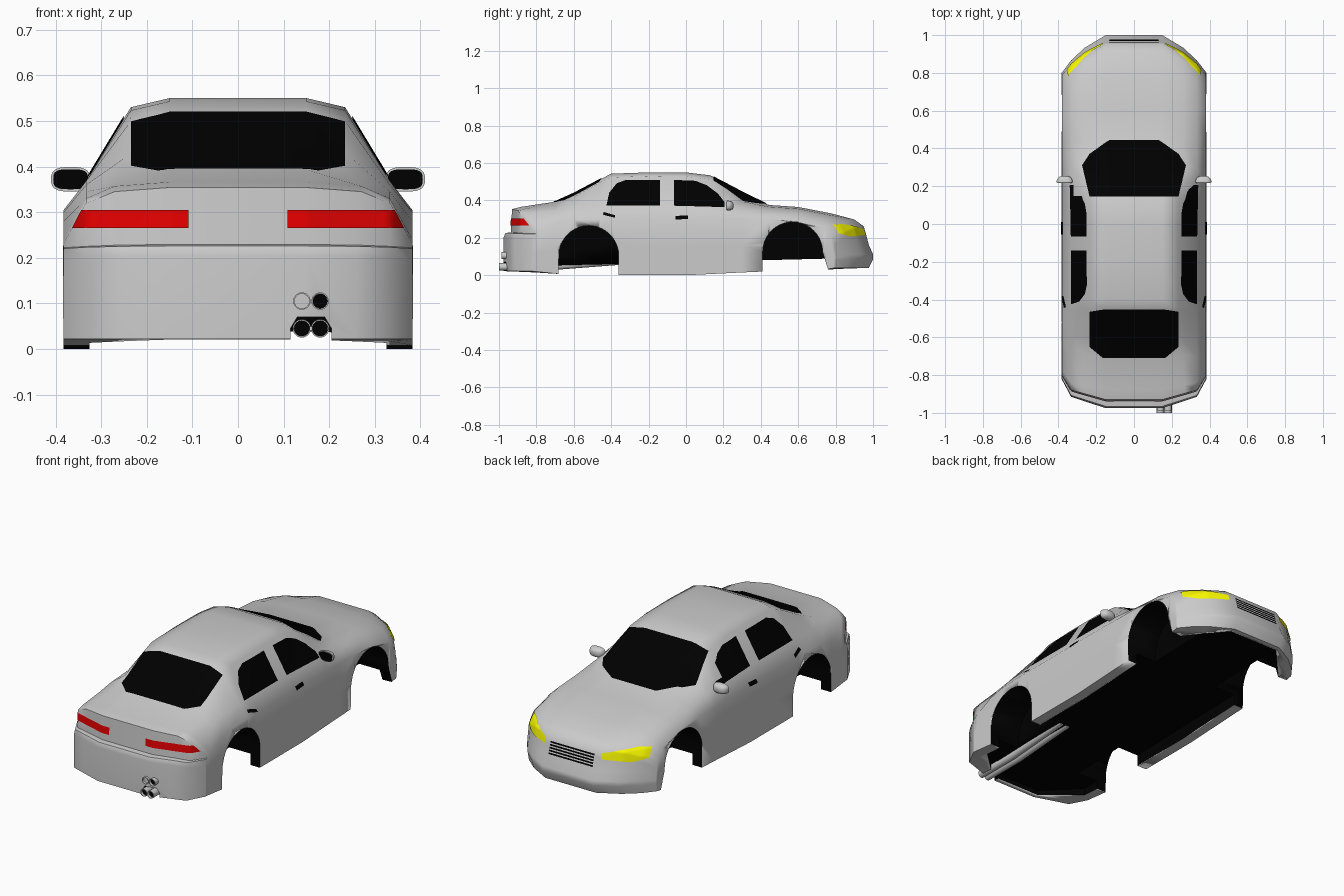
import bpy, bmesh
from math import sin, cos, pi, copysign
from mathutils import Vector
from mathutils.bvhtree import BVHTree

if "Cube" in bpy.data.objects:
    bpy.data.objects.remove(bpy.data.objects["Cube"])


def material(name, *rgb):
    m = bpy.data.materials.new(name)
    m.diffuse_color = (*rgb, 1)
    m.use_nodes = True
    m.node_tree.nodes["Principled BSDF"].inputs["Base Color"].default_value = m.diffuse_color
    return m


PAINT = material("paint", .8, .8, .8)
BLACK = material("black", 0, 0, 0)
RED = material("red", .8, 0, 0)
YELLOW = material("yellow", .95, .95, 0)


def make(name, bm, mat, angle=35, mirror=False):
    mesh = bpy.data.meshes.new(name)
    bm.to_mesh(mesh)
    bm.free()
    ob = bpy.data.objects.new(name, mesh)
    bpy.context.collection.objects.link(ob)
    mesh.materials.append(mat)
    bpy.ops.object.select_all(action='DESELECT')
    ob.select_set(True)
    bpy.context.view_layer.objects.active = ob
    bpy.ops.object.shade_smooth_by_angle(angle=angle * pi / 180)
    if mirror:
        ob.modifiers.new("mirror", 'MIRROR')
    return ob


def interp(table, t):
    for (a, p), (b, q) in zip(table, table[1:]):
        if t <= b:
            return p + (q - p) * (max(t, a) - a) / (b - a)
    return table[-1][1]


def bend(x, y):
    """Round the nose and tail in plan."""
    if y > .73:
        lim = interp([(.15, 1), (.30, .91), (.383, .80)], abs(x))
        return .73 + (y - .73) * (lim - .73) / .27
    if y < -.68:
        lim = interp([(.15, .975), (.333, .915), (.383, .82)], abs(x))
        return -.68 + (y + .68) * (lim - .68) / .295
    return y


# Body stations: y, shoulder z, belt z, top edge x, top edge z, centre z
STATIONS = [
    (-.975, .19, .20, .26, .202, .203), (-.965, .22, .223, .26, .225, .226),
    (-.937, .222, .225, .26, .228, .229), (-.93, .232, .32, .27, .345, .354),
    (-.88, .24, .33, .27, .357, .366), (-.70, .28, .345, .26, .372, .393),
    (-.60, .30, .36, .25, .418, .438), (-.46, .305, .368, .237, .497, .512),
    (-.40, .305, .368, .235, .523, .543), (-.20, .305, .368, .235, .53, .55),
    (0, .305, .368, .235, .528, .55), (.13, .305, .368, .237, .512, .534),
    (.22, .305, .368, .255, .455, .487), (.30, .302, .36, .275, .395, .445),
    (.44, .30, .345, .26, .366, .376), (.60, .288, .335, .26, .355, .365),
    (.78, .25, .30, .26, .322, .33), (.90, .215, .262, .26, .284, .298),
    (.95, .19, .23, .26, .252, .262), (.962, .165, .20, .26, .215, .222),
    (.978, .14, .152, .26, .156, .16), (1.0, .10, .108, .26, .11, .113)]
BOTTOM = [(-.975, .022), (-.93, .02), (-.7, .008), (-.4, 0), (0, 0), (.4, .02),
          (.78, .03), (.978, .04), (1, .085)]

bm = bmesh.new()
rings = []
for y, zs, zb, xe, ze, zt in STATIONS:
    b = interp(BOTTOM, y)
    half = [(.15, b), (xe, b), (.333, b), (.382, b), (.384, b + .5 * (zs - b)),
            (.382, zs), (.333, zb), (xe, ze), (.15, zt)]
    pts = half + [(-x, z) for x, z in reversed(half)]
    rings.append([bm.verts.new((x, bend(x, y), z)) for x, z in pts])
N = len(rings[0])
for r, s in zip(rings, rings[1:]):
    for i in range(N):
        j = (i + 1) % N
        bm.faces.new((r[i], r[j], s[j], s[i]))
for r in (rings[0], rings[-1]):
    bm.faces.new((r[0], r[8], r[9], r[17]))
    for h in (r[:9], r[:8:-1]):
        bm.faces.new((h[0], h[1], h[7], h[8]))
        bm.faces.new((h[1], h[2], h[6], h[7]))
        bm.faces.new(h[2:7])
bmesh.ops.recalc_face_normals(bm, faces=bm.faces)
body = make("car_body", bm, PAINT, angle=50)


def prism(name, pts, axis, a, b, mat, tilt=0, mirror=False):
    """Extrude a 2D outline along an axis from a to b."""
    put = {'x': lambda p, t: (t, *p), 'y': lambda p, t: (p[0], t, p[1]),
           'z': lambda p, t: (*p, t + tilt * p[1])}[axis]
    bm = bmesh.new()
    lo, hi = [[bm.verts.new(put(p, t)) for p in pts] for t in (a, b)]
    bm.faces.new(lo)
    bm.faces.new(hi)
    for i in range(len(pts)):
        bm.faces.new((lo[i - 1], lo[i], hi[i], hi[i - 1]))
    bmesh.ops.recalc_face_normals(bm, faces=bm.faces)
    return make(name, bm, mat, mirror=mirror)


def carve(cutter):
    m = body.modifiers.new("cut", 'BOOLEAN')
    m.object, m.operation, m.solver = cutter, 'DIFFERENCE', 'EXACT'
    m.material_mode = 'TRANSFER'
    bpy.context.view_layer.objects.active = body
    bpy.ops.object.modifier_apply(modifier=m.name)
    bpy.data.objects.remove(cutter)


# Wheel wells, hollow underside and exhaust notch
for yc, zc, back, front in ((-.52, .105, -.685, -.36), (.57, .125, .41, .80)):
    arch = [(yc + .16 * cos(pi * i / 20), zc + .16 * sin(pi * i / 20)) for i in range(21)]
    arch += [(back, -.1), (front, -.1)]
    for s in (1, -1):
        carve(prism("arch_cutter", arch, 'x', s * .2, s * .6, BLACK))
floor = [(.325, -.78), (.325, .76), (.15, .95), (-.15, .95), (-.325, .76),
         (-.325, -.78), (-.15, -.945), (.15, -.945)]
carve(prism("floor_cutter", floor, 'z', -.1, .07, BLACK, tilt=.025))
carve(prism("notch_cutter", [(.115, -.1), (.205, -.1), (.205, .045), (.19, .07), (.13, .07), (.115, .045)],
            'y', -1.1, -.85, BLACK))
body.modifiers.new("even_shading", 'WEIGHTED_NORMAL').keep_sharp = True

probe = bmesh.new()
probe.from_mesh(body.data)
TREE = BVHTree.FromBMesh(probe)


def decal(name, pts, axis, side, mat, mirror=True, n=24):
    """Convex outline, gridded and projected onto the body surface."""
    bm = bmesh.new()
    pts = [Vector((*p, 0)) for p in pts]
    mid = sum(pts, Vector()) / len(pts)
    us, vs = [p.x for p in pts], [p.y for p in pts]
    bmesh.ops.create_grid(bm, x_segments=n, y_segments=n, size=1)
    for v in bm.verts:
        v.co = ((max(us) + min(us) + v.co.x * (max(us) - min(us))) / 2,
                (max(vs) + min(vs) + v.co.y * (max(vs) - min(vs))) / 2, 0)
    for p, q in zip(pts, pts[1:] + pts[:1]):
        no = Vector((q.y - p.y, p.x - q.x, 0))
        if no.dot(mid - p) > 0:
            no.negate()
        bmesh.ops.bisect_plane(bm, geom=bm.verts[:] + bm.edges[:] + bm.faces[:],
                               plane_co=p, plane_no=no, clear_outer=True)
    lost = []
    ray = {'x': Vector((-side, 0, 0)), 'y': Vector((0, -side, 0)), 'z': Vector((0, 0, -side))}[axis]
    for v in bm.verts:
        u, w = v.co.x + 3.1e-5, v.co.y + 1.7e-5
        start = {'x': (0, u, w), 'y': (u, 0, w), 'z': (u, w, 0)}[axis]
        hit, nor, _, _ = TREE.ray_cast(Vector(start) - 2 * ray, ray)
        if hit is None:
            lost.append(v)
        else:
            v.co = hit + nor * .0035
    bmesh.ops.delete(bm, geom=lost, context='VERTS')
    bm.normal_update()
    for f in bm.faces:
        if f.normal.dot(ray) > 0:
            f.normal_flip()
    return make(name, bm, mat, mirror=mirror)


def both(half):
    return half + [(-x, y) for x, y in reversed(half)]


# Glass
decal("rear_window", both([(.15, -.45), (.234, -.463), (.234, -.65), (.165, -.708)]), 'z', 1, BLACK, False)
decal("windshield", both([(.235, .145), (.274, .31), (.235, .37), (.13, .445)]), 'z', 1, BLACK, False)
decal("rear_side_window", [(-.425, .37), (-.14, .37), (-.14, .508), (-.32, .508), (-.37, .49), (-.41, .44)],
      'x', 1, BLACK)
decal("front_side_window", [(-.065, .37), (.205, .362), (.205, .39), (.17, .435), (.11, .48), (.05, .503),
                            (-.065, .508)], 'x', 1, BLACK)

# Lights, handles and grille
decal("tail_light", [(.108, .265), (.361, .265), (.341, .304), (.108, .304)], 'y', -1, RED)
decal("headlight", [(.165, .215), (.30, .207), (.354, .222), (.347, .268), (.30, .272), (.165, .245)],
      'y', 1, YELLOW)
decal("rear_handle", [(-.445, .322), (-.38, .305), (-.38, .319), (-.44, .336)], 'x', 1, BLACK, n=6)
decal("front_handle", [(-.055, .297), (.01, .302), (.01, .318), (-.055, .315)], 'x', 1, BLACK, n=6)
for i in range(5):
    z = .172 + .014 * i
    decal("grille_slot", both([(.13, z), (.132, z + .008)]), 'y', 1, BLACK, False, n=10)

# Door mirrors: rounded half shell with dark glass
bm = bmesh.new()
bmesh.ops.create_uvsphere(bm, u_segments=24, v_segments=14, radius=1)
bmesh.ops.bisect_plane(bm, geom=bm.verts[:] + bm.edges[:] + bm.faces[:], dist=1e-5,
                       plane_co=(0, 0, 0), plane_no=(0, -1, 0), clear_outer=True)
bmesh.ops.holes_fill(bm, edges=[e for e in bm.edges if e.is_boundary])
for v in bm.verts:
    x, y, z = v.co
    v.co = (.367 + .043 * copysign(abs(x) ** .7, x), .22 + .035 * y, .372 + .027 * copysign(abs(z) ** .7, z))
make("mirror_housing", bm, PAINT, mirror=True)
ring = [(cos(pi * i / 12), sin(pi * i / 12)) for i in range(24)]
prism("mirror_glass", [(.367 + .038 * copysign(abs(c) ** .6, c), .372 + .022 * copysign(abs(s) ** .6, s))
                       for c, s in ring], 'y', .217, .222, BLACK, mirror=True)
prism("mirror_arm", [(.31, .345), (.36, .352), (.36, .366), (.31, .362)], 'y', .222, .24, PAINT, mirror=True)


# Exhaust pipes with dark mouths
def pipe(name, x, path, r):
    bm = bmesh.new()
    y0, z0 = path[0]
    loops = [(y0 + .03, z0, r * .85), (y0, z0, r * .85)] + [(y, z, r) for y, z in path]
    rows = [[bm.verts.new((x + k * c, y, z + k * s)) for c, s in ring] for y, z, k in loops]
    for a, b in zip(rows, rows[1:]):
        for i in range(24):
            bm.faces.new((a[i - 1], a[i], b[i], b[i - 1]))
    bm.faces.new(rows[-1])
    bmesh.ops.recalc_face_normals(bm, faces=bm.faces)
    make(name, bm, PAINT)
    prism(name + "_mouth", [(x + r * .84 * c, z0 + r * .84 * s) for c, s in ring], 'y', y0 + .015, y0 + .02, BLACK)


for x in (.14, .18):
    pipe("exhaust_pipe", x, [(-1.0, .045), (-.75, .045), (-.36, .075)], .02)
    pipe("exhaust_tip", x, [(-.987, .105), (-.93, .105)], .019)
